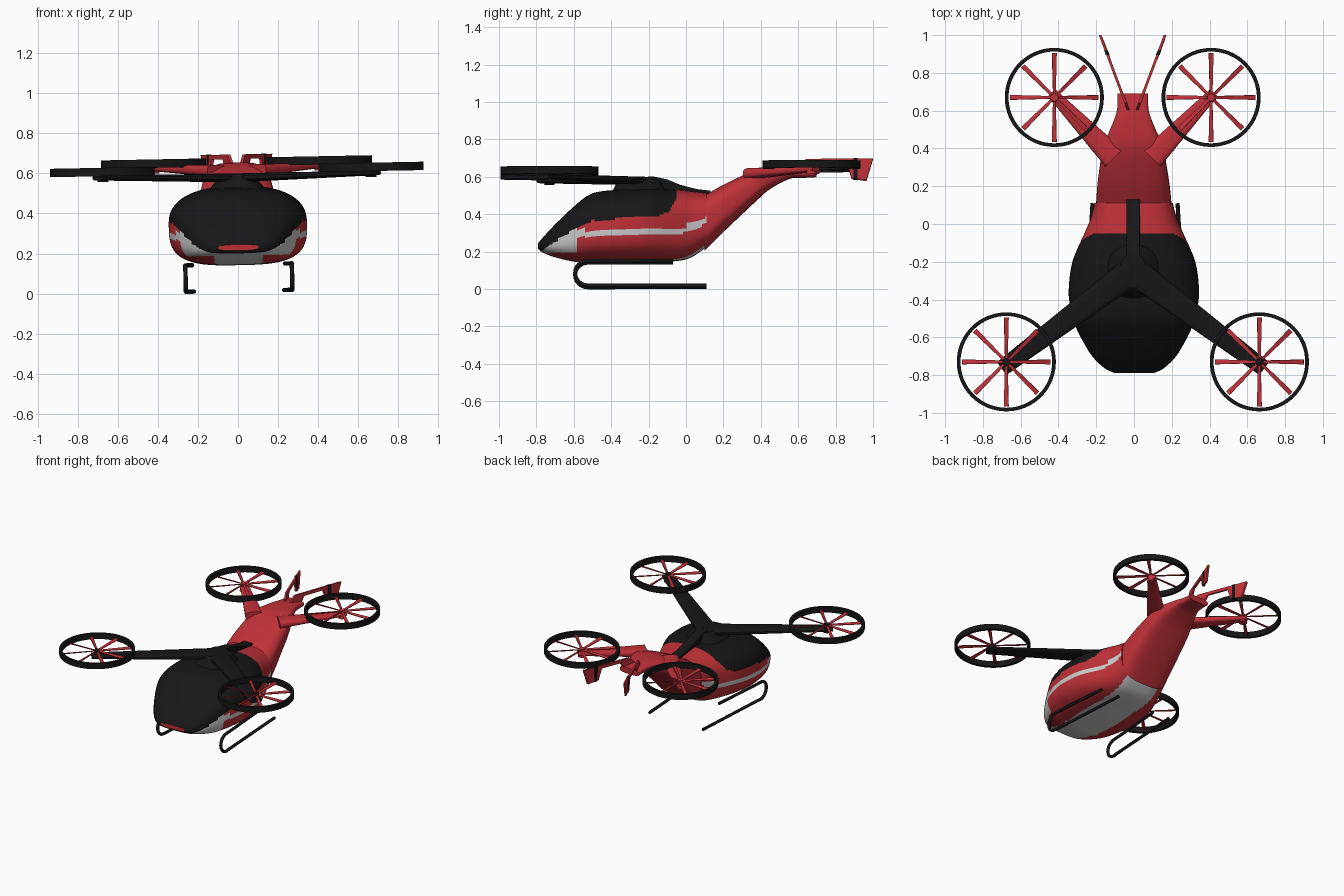
import bpy, bmesh
from math import sin, cos, pi, radians
from mathutils import Vector, Matrix

if "Cube" in bpy.data.objects:
    bpy.data.objects.remove(bpy.data.objects["Cube"])

# whole aircraft leans very slightly to one side
ROLL = Matrix.Translation((0, 0, .3)) @ Matrix.Rotation(radians(-1.1), 4, 'Y') @ Matrix.Translation((0, 0, -.3))


def material(name, rgb):
    m = bpy.data.materials.new(name)
    m.diffuse_color = (*rgb, 1)
    m.use_nodes = True
    m.node_tree.nodes["Principled BSDF"].inputs["Base Color"].default_value = m.diffuse_color
    return m


RED = material("red_paint", (.52, .03, .04))
BLACK = material("black", (.008, .008, .009))
WHITE = material("light_grey", (.6, .6, .6))


def finish(name, bm, mats, angle=35):
    bmesh.ops.recalc_face_normals(bm, faces=bm.faces)
    me = bpy.data.meshes.new(name)
    bm.to_mesh(me)
    bm.free()
    ob = bpy.data.objects.new(name, me)
    bpy.context.collection.objects.link(ob)
    for m in mats:
        me.materials.append(m)
    ob.matrix_basis = ROLL
    bpy.ops.object.select_all(action='DESELECT')
    ob.select_set(True)
    bpy.context.view_layer.objects.active = ob
    bpy.ops.object.shade_smooth_by_angle(angle=radians(angle))
    return ob


def spline(rows, steps):
    """Catmull-Rom through rows of numbers."""
    out = []
    for i in range(len(rows) - 1):
        a, b, c, d = (Vector(rows[min(max(k, 0), len(rows) - 1)]) for k in range(i - 1, i + 3))
        for s in range(steps):
            t = s / steps
            out.append((b * 2 + (c - a) * t + (a * 2 - b * 5 + c * 4 - d) * t * t
                        + (b * 3 - a - c * 3 + d) * t ** 3) / 2)
    return out + [Vector(rows[-1])]


def superellipse(n_top, n_low, count):
    pts = []
    for k in range(count):
        a = 2 * pi * k / count
        n = n_top if sin(a) >= 0 else n_low
        f = lambda v: (1 if v >= 0 else -1) * abs(v) ** (2 / n)
        pts.append((f(cos(a)), f(sin(a))))
    return pts


def loft(name, rings, mats, pick=None):
    bm = bmesh.new()
    vs = [[bm.verts.new(p) for p in r] for r in rings]
    n = len(vs[0])
    for a, b in zip(vs, vs[1:]):
        for k in range(n):
            f = bm.faces.new((a[k], a[(k + 1) % n], b[(k + 1) % n], b[k]))
            if pick:
                f.material_index = pick(f.calc_center_median())
    bm.faces.new(vs[0])
    bm.faces.new(vs[-1])
    return finish(name, bm, mats)


def hull(name, stations, steps, shape, split, mats, pick=None):
    rings = []
    for y, zb, zt, hw in spline(stations, steps):
        zc = zb + (zt - zb) * split
        rings.append([(hw * u, y, zc + v * (zt - zc if v >= 0 else zc - zb)) for u, v in shape])
    return loft(name, rings, mats, pick)


def beam(name, p0, p1, size0, size1, mat):
    p0, p1 = Vector(p0), Vector(p1)
    side = (p1 - p0).cross(Vector((0, 0, 1))).normalized()
    rings = [[p + side * u * w / 2 + Vector((0, 0, v * h / 2)) for u, v in superellipse(3, 3, 24)]
             for p, (w, h) in ((p0, size0), (p1, size1))]
    return loft(name, rings, [mat])


def plate(name, pts, thick, mats, pick=None):
    """Thin solid from an outline, extruded along vector thick."""
    bm = bmesh.new()
    f = bm.faces.new([bm.verts.new(p) for p in pts])
    ex = bmesh.ops.extrude_face_region(bm, geom=[f])
    bmesh.ops.translate(bm, vec=thick, verts=[v for v in ex['geom'] if isinstance(v, bmesh.types.BMVert)])
    bm.faces.ensure_lookup_table()
    if not bm.faces[0].is_valid:
        bm.faces.remove(bm.faces[0])
    return finish(name, bm, mats)


# --- cabin, coloured by zone ---
def edge(y, pts):
    for (a, za), (b, zb) in zip(pts, pts[1:]):
        if y <= b:
            return za + (zb - za) * (y - a) / (b - a)
    return pts[-1][1]


CANOPY = [(-.8, .185), (-.58, .325), (-.5, .36), (-.15, .385), (-.09, .41), (-.05, .48), (-.045, .7)]
STRIPE = [(-.8, .29), (-.5, .292), (-.05, .305), (.02, .32), (.11, .365)]


def cabin_paint(c):
    if c.z > edge(c.y, CANOPY):
        return 1
    if abs(c.z - edge(c.y, STRIPE)) < .018:
        return 2
    if c.y < -.585:
        return 0 if c.z < .19 and abs(c.x) > .12 else 2
    return 2 if abs(c.x) < .14 and c.z < .24 else 0


hull("cabin", [(-.79, .215, .245, .10), (-.765, .195, .275, .155), (-.70, .17, .345, .222),
               (-.60, .147, .44, .282), (-.52, .143, .502, .318), (-.45, .142, .522, .335),
               (-.35, .142, .53, .345), (-.2, .145, .537, .325), (-.05, .15, .53, .262),
               (.03, .17, .522, .228), (.11, .225, .512, .207)],
     16, superellipse(2.6, 3.2, 120), .52, [RED, BLACK, WHITE], cabin_paint)

# --- tail boom ---
hull("tail_boom", [(.10, .205, .50, .20), (.2, .305, .557, .192), (.3, .40, .605, .178), (.38, .475, .637, .165),
                   (.45, .535, .652, .142), (.55, .588, .655, .10), (.61, .594, .65, .083), (.69, .596, .64, .08)],
     6, superellipse(3.2, 3.2, 64), .5, [RED])

# --- roof spine and hub ---
plate("roof_spine", [(-.035, y, z) for y, z in ((.13, .49), (.13, .525), (.06, .533), (-.03, .556), (-.1, .585),
                                                (-.17, .6), (-.3, .598), (-.38, .545), (-.38, .5))],
      (.07, 0, 0), [BLACK])
loft("roof_hub", [[(w * u, -.25 + d * v, z) for u, v in superellipse(2.5, 2.5, 32)]
                  for w, d, z in ((.15, .15, .51), (.10, .12, .57), (.07, .09, .597))], [BLACK])


# --- ducted rotor: ring, eight blades, motor ---
def rotor(name, x, y, z, motor_mat):
    segs = 64
    bm = bmesh.new()
    prof = ((.262, -.021), (.262, .021), (.243, .021), (.243, -.021))
    vs = [[bm.verts.new((x + r * cos(2 * pi * k / segs), y + r * sin(2 * pi * k / segs), z + h))
           for r, h in prof] for k in range(segs)]
    for k in range(segs):
        a, b = vs[k], vs[(k + 1) % segs]
        for j in range(4):
            bm.faces.new((a[j], a[(j + 1) % 4], b[(j + 1) % 4], b[j]))
    finish(name + "_ring", bm, [BLACK])

    bm = bmesh.new()
    for k in range(8):
        turn = Matrix.Translation((x, y, z)) @ Matrix.Rotation(k * pi / 4, 4, 'Z') @ Matrix.Rotation(radians(15), 4, 'X')
        box = bmesh.ops.create_cube(bm, size=1)['verts']
        for v in box:
            tip = v.co.x > 0
            v.co = turn @ Vector((.235 if tip else .01, v.co.y * (.026 if tip else .014), v.co.z * .005))
    finish(name + "_blades", bm, [RED])

    bm = bmesh.new()
    bmesh.ops.create_cone(bm, cap_ends=True, segments=24, radius1=.028, radius2=.02, depth=.06,
                          matrix=Matrix.Translation((x, y, z - .02)))
    finish(name + "_motor", bm, [motor_mat])


for s, side in ((-1, "left"), (1, "right")):
    # front arm and rotor
    beam("front_arm_" + side, (0, -.245, .578), (s * .695, -.765, .59), (.15, .045), (.085, .024), BLACK)
    rotor("front_rotor_" + side, s * .67, -.73, .62, BLACK)
    # rear arm and rotor
    beam("rear_arm_" + side, (s * .10, .35, .615), (s * .43, .695, .635), (.13, .06), (.055, .028), RED)
    rotor("rear_rotor_" + side, s * .415, .67, .657, RED)

    # tail fin with dark band, splayed outwards
    def fin_pt(y, z, grow=0):
        return (s * (.022 + (y - .6) * .375 + grow - .007), y, z)
    outline = ((.59, .635), (.64, .695), (1.0, .695), (.965, .58), (.885, .59), (.86, .672), (.71, .672), (.69, .635))
    plate("tail_fin_" + side, [fin_pt(*p) for p in outline], (s * .014, 0, 0), [RED])
    band = ((.895, .697), (.918, .697), (.918, .583), (.895, .587))
    plate("fin_band_" + side, [fin_pt(*p, -.002) for p in band], (s * .018, 0, 0), [BLACK])

    # hairpin landing skid
    path = [(.225, .11, .014), (.262, -.5, .014)]
    path += [(.266, -.525 - .068 * cos(a), .08 + .066 * sin(a)) for a in
             [radians(d) for d in range(-90, 91, 15)]]
    path += [(.262, -.45, .146), (.232, -.07, .146)]
    cu = bpy.data.curves.new("skid_" + side, 'CURVE')
    cu.dimensions = '3D'
    cu.bevel_depth = .011
    cu.bevel_resolution = 3
    cu.use_fill_caps = True
    sp = cu.splines.new('POLY')
    sp.points.add(len(path) - 1)
    for p, (x, y, z) in zip(sp.points, path):
        p.co = (s * x, y, z, 1)
    cu.materials.append(BLACK)
    ob = bpy.data.objects.new("landing_skid_" + side, cu)
    bpy.context.collection.objects.link(ob)
    ob.matrix_basis = ROLL
